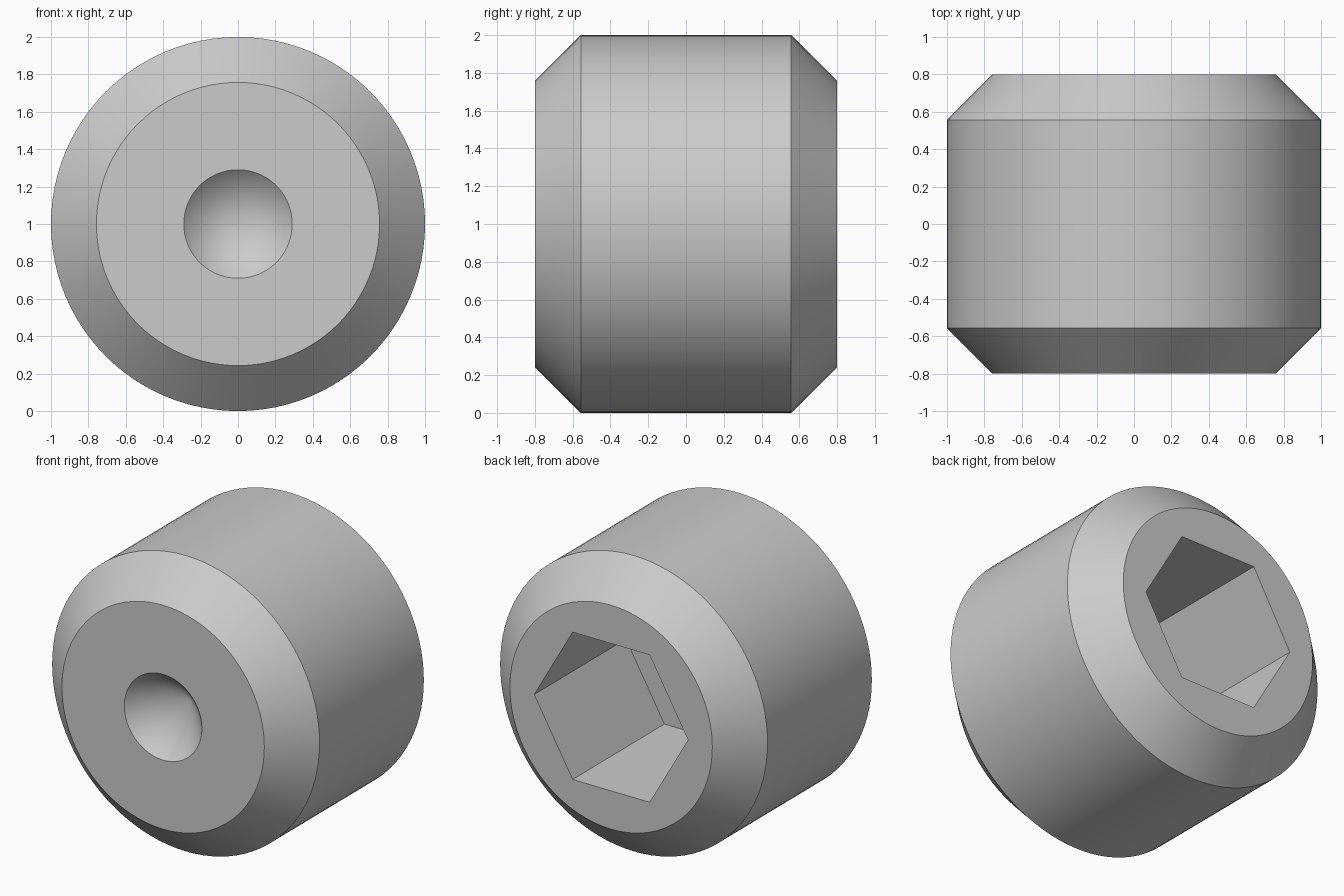
import bpy
import bmesh
from math import cos, sin, tau, radians

if "Cube" in bpy.data.objects:
    bpy.data.objects.remove(bpy.data.objects["Cube"])

SEGMENTS = 96
HALF_LENGTH = 0.8
CHAMFER = 0.243
CONE_RADIUS = 0.29
HEX_RADIUS = 0.575
HEX_DEPTH = 0.98

steel = bpy.data.materials.new("grey steel")
steel.use_nodes = True
grey = (0.6, 0.6, 0.6, 1)
steel.diffuse_color = grey
steel.node_tree.nodes["Principled BSDF"].inputs["Base Color"].default_value = grey

bm = bmesh.new()


def ring(radius, y, count=SEGMENTS):
    """Ring of vertices around the screw's axis."""
    angles = [tau * i / count for i in range(count)]
    return [bm.verts.new((radius * cos(a), y, 1 + radius * sin(a))) for a in angles]


def pairs(loop):
    return list(zip(loop, loop[1:] + loop[:1]))


def bridge(first, second):
    for (a, b), (c, d) in zip(pairs(first), pairs(second)):
        bm.faces.new((a, b, d, c))


# Body: front face, front chamfer, barrel and back chamfer
profile = [
    (CONE_RADIUS, -HALF_LENGTH),
    (1 - CHAMFER, -HALF_LENGTH),
    (1, CHAMFER - HALF_LENGTH),
    (1, HALF_LENGTH - CHAMFER),
    (1 - CHAMFER, HALF_LENGTH),
]
rings = [ring(r, y) for r, y in profile]
for near, far in zip(rings, rings[1:]):
    bridge(near, far)

# Conical dimple in the front
tip = bm.verts.new((0, CONE_RADIUS - HALF_LENGTH, 1))
for a, b in pairs(rings[0]):
    bm.faces.new((a, b, tip))

# Hexagonal socket in the back
mouth = ring(HEX_RADIUS, HALF_LENGTH, 6)
floor = ring(HEX_RADIUS, HALF_LENGTH - HEX_DEPTH, 6)
bridge(mouth, floor)
bm.faces.new(floor)

# Back face around the socket
rim = [bm.edges.get(p) for loop in (rings[-1], mouth) for p in pairs(loop)]
bmesh.ops.triangle_fill(bm, use_beauty=True, edges=rim, normal=(0, 1, 0))
bmesh.ops.recalc_face_normals(bm, faces=bm.faces)

mesh = bpy.data.meshes.new("set_screw")
bm.to_mesh(mesh)
bm.free()
mesh.materials.append(steel)
screw = bpy.data.objects.new("set_screw", mesh)
bpy.context.collection.objects.link(screw)

bpy.ops.object.select_all(action="DESELECT")
screw.select_set(True)
bpy.context.view_layer.objects.active = screw
bpy.ops.object.shade_smooth_by_angle(angle=radians(30))
